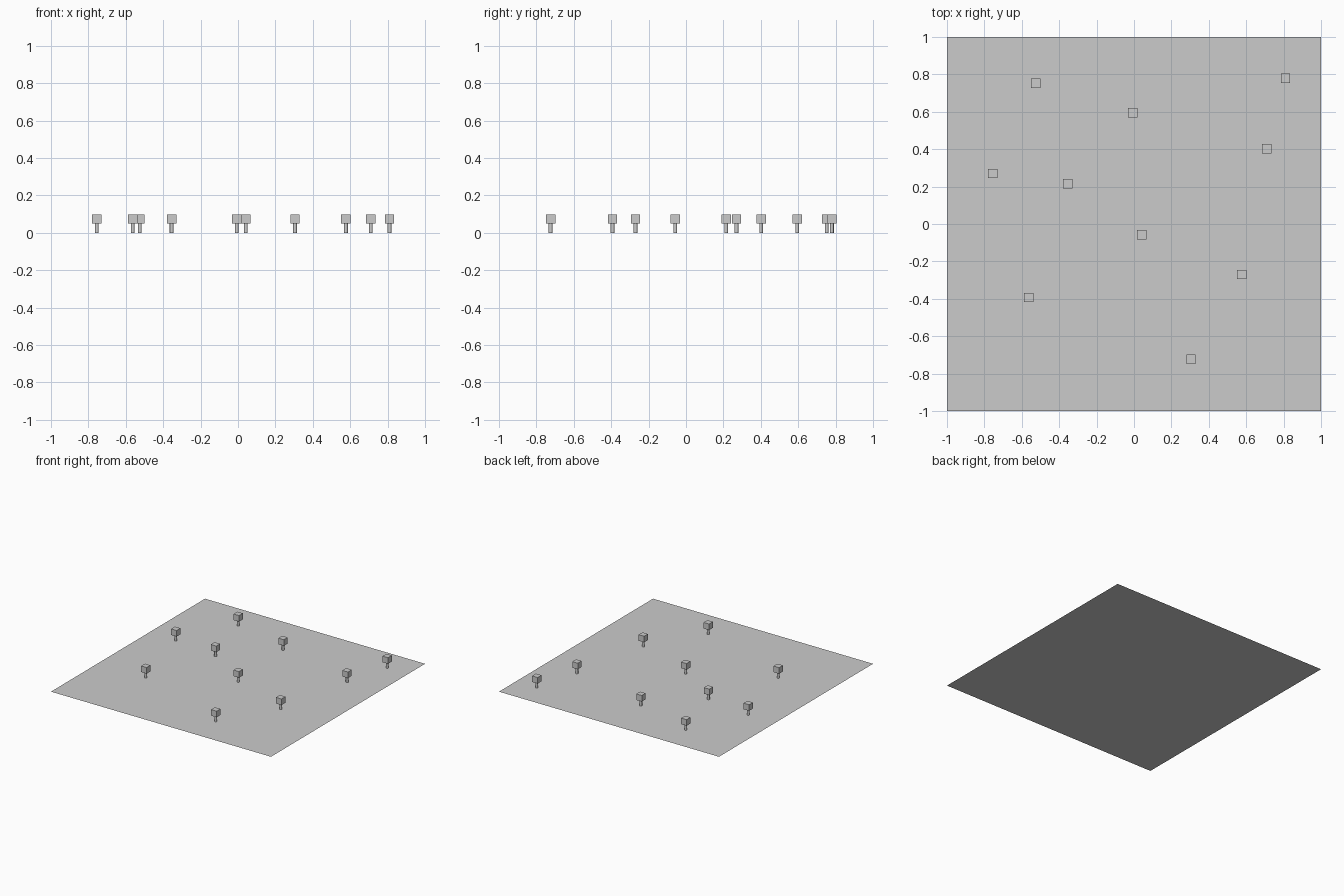
import bpy

if "Cube" in bpy.data.objects:
    bpy.data.objects.remove(bpy.data.objects["Cube"])

CROWN = 0.05      # crown cube edge
TRUNK_R = 0.01    # trunk radius
TRUNK_H = 0.05    # trunk height

SPOTS = [(-0.525, 0.752), (0.81, 0.78), (-0.007, 0.595), (0.71, 0.402),
         (-0.755, 0.27), (-0.355, 0.215), (0.042, -0.057),
         (-0.563, -0.393), (0.577, -0.27), (0.305, -0.724)]

# Flat square field
bpy.ops.mesh.primitive_plane_add(size=2, location=(0, 0, 0))
bpy.context.object.name = "field"


def add_tree(i, x, y):
    # Round trunk
    bpy.ops.mesh.primitive_cylinder_add(vertices=32, radius=TRUNK_R, depth=TRUNK_H,
                                        location=(x, y, TRUNK_H / 2))
    trunk = bpy.context.object
    trunk.name = f"tree_trunk_{i}"
    bpy.ops.object.shade_smooth_by_angle()
    # Cube crown resting on the trunk
    bpy.ops.mesh.primitive_cube_add(size=CROWN,
                                    location=(x, y, TRUNK_H + CROWN / 2 - 0.001))
    bpy.context.object.name = f"tree_crown_{i}"


for i, (x, y) in enumerate(SPOTS, 1):
    add_tree(i, x, y)
